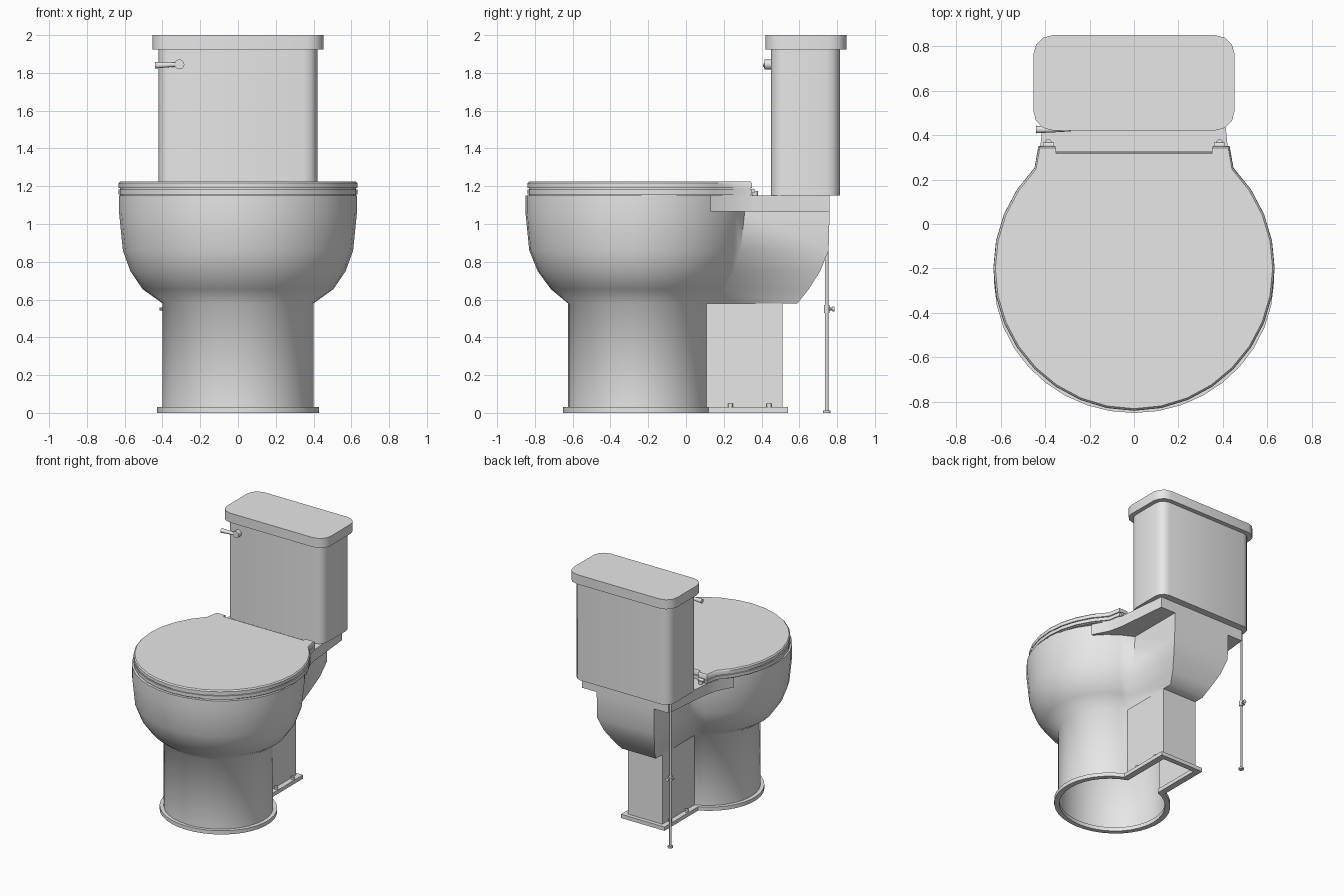
import bpy, bmesh, math
from mathutils import Vector

if "Cube" in bpy.data.objects:
    bpy.data.objects.remove(bpy.data.objects["Cube"], do_unlink=True)

COLOUR = (0.8, 0.8, 0.8, 1)
porcelain = bpy.data.materials.new("white_porcelain")
porcelain.use_nodes = True
porcelain.diffuse_color = COLOUR
porcelain.node_tree.nodes["Principled BSDF"].inputs["Base Color"].default_value = COLOUR


def finish(name, bm, angle=40):
    bmesh.ops.remove_doubles(bm, verts=bm.verts, dist=1e-5)
    bmesh.ops.recalc_face_normals(bm, faces=bm.faces)
    mesh = bpy.data.meshes.new(name)
    bm.to_mesh(mesh)
    bm.free()
    mesh.materials.append(porcelain)
    mesh.shade_smooth()
    mesh.set_sharp_from_angle(angle=math.radians(angle))
    ob = bpy.data.objects.new(name, mesh)
    bpy.context.collection.objects.link(ob)
    return ob


def loft(name, rings, bottom=True, top=True, closed=False, angle=40):
    """Skin a stack of equal-length rings of 3D points."""
    bm = bmesh.new()
    rows = [[bm.verts.new(p) for p in ring] for ring in rings]
    pairs = list(zip(rows, rows[1:]))
    if closed:
        pairs.append((rows[-1], rows[0]))
    for a, b in pairs:
        for i in range(len(a)):
            j = (i + 1) % len(a)
            bm.faces.new((a[i], a[j], b[j], b[i]))
    if bottom:
        bm.faces.new(rows[0])
    if top:
        bm.faces.new(rows[-1])
    return finish(name, bm, angle)


def prism(name, outline, levels):
    """Extrude an outline through (z, inset scale) levels."""
    cy = -0.2
    return loft(name, [[(x * s, cy + (y - cy) * s, z) for x, y in outline] for z, s in levels])


def rod(name, start, end, r1, r2=None, sides=16):
    a, b = Vector(start), Vector(end)
    bm = bmesh.new()
    bmesh.ops.create_cone(bm, cap_ends=True, segments=sides, radius1=r1,
                          radius2=r1 if r2 is None else r2, depth=(b - a).length)
    rot = (b - a).to_track_quat('Z', 'Y')
    for v in bm.verts:
        v.co = rot @ v.co + (a + b) / 2
    return finish(name, bm)


def mirrored(half):
    """Complete a half outline, given on the +x side, with its mirror image."""
    return half + [(-x, y) for x, y in reversed(half)]


def keyhole(z, rx, ry, hw, back):
    """Oval with a straight-sided tail running to the back."""
    t0, n = math.asin(hw / rx), 32
    ring = [(hw, back, z)]
    for i in range(n + 1):
        t = t0 + (2 * math.pi - 2 * t0) * i / n
        ring.append((rx * math.sin(t), -0.245 + ry * math.cos(t), z))
    return ring + [(-hw, back, z)]


# Bowl, pedestal and trap housing, open underneath
body_rows = [
    (0.02, 0.40, 0.38, 0.15, 0.51), (0.58, 0.40, 0.38, 0.15, 0.51),
    (0.58, 0.40, 0.38, 0.15, 0.59), (0.655, 0.505, 0.47, 0.18, 0.65),
    (0.75, 0.57, 0.54, 0.22, 0.71), (0.86, 0.61, 0.585, 0.25, 0.755),
    (1.06, 0.63, 0.605, 0.25, 0.76), (1.15, 0.63, 0.605, 0.25, 0.76)]
loft("bowl_and_pedestal", [keyhole(*r) for r in body_rows], bottom=False, angle=60)

# Foot flange
inner, outer = (0.39, 0.37, 0.14, 0.50), (0.43, 0.405, 0.19, 0.54)
loft("foot_flange", [keyhole(0, *inner), keyhole(0, *outer),
                     keyhole(0.03, *outer), keyhole(0.03, *inner)],
     bottom=False, top=False, closed=True)

# Shelf carrying the tank
shelf = mirrored([(0.51, 0.13), (0.445, 0.25), (0.42, 0.36), (0.38, 0.76)])
prism("tank_shelf", shelf, [(1.065, 1), (1.15, 1)])

# Seat and lid: round front, notched straight back
start = math.radians(45)
arc = [start + (math.pi - start) * i / 12 for i in range(13)]
front = [(0.633 * math.sin(t), -0.2 + 0.64 * math.cos(t)) for t in arc[:-1]]
cover = mirrored([(0.355, 0.325), (0.355, 0.35), (0.43, 0.35)] + front)
cover.insert(len(cover) // 2, (0, -0.84))
prism("seat", cover, [(1.15, 0.985), (1.157, 0.985), (1.157, 1), (1.183, 1), (1.183, 0.985)])
prism("lid", cover, [(1.18, 0.985), (1.19, 0.985), (1.19, 0.998), (1.216, 0.998), (1.225, 0.985)])

# Hinges and floor bolts
for side, label in ((1, "left"), (-1, "right")):
    x = 0.385 * side
    rod(label + "_hinge_post", (x, 0.365, 1.14), (x, 0.365, 1.175), 0.016, sides=12)
    rod(label + "_hinge_pin", (x - 0.025, 0.355, 1.175), (x + 0.025, 0.355, 1.175), 0.012, sides=12)
    for y in (0.235, 0.44):
        rod(label + "_floor_bolt", (0.17 * side, y, 0.025), (0.17 * side, y, 0.05), 0.013, sides=12)


def rounded_box(name, hx, y0, y1, r, levels):
    """Upright box with rounded vertical edges, through (z, inset) levels."""
    rings = []
    for z, inset in levels:
        ring = []
        corners = ((1, y1, 0), (-1, y1, 90), (-1, y0, 180), (1, y0, 270))
        for sx, y, a0 in corners:
            cx, cy = sx * (hx - r), y + (r if y == y0 else -r)
            for k in range(4):
                a = math.radians(a0 + 30 * k)
                ring.append((cx + (r - inset) * math.cos(a), cy + (r - inset) * math.sin(a), z))
        rings.append(ring)
    return loft(name, rings)


# Water tank and its cover
rounded_box("tank", 0.42, 0.45, 0.815, 0.07, [(1.15, 0), (1.94, 0)])
rounded_box("tank_cover", 0.453, 0.42, 0.85, 0.09, [(1.925, 0), (2.0, 0)])

# Flush handle
rod("flush_boss", (-0.31, 0.455, 1.845), (-0.31, 0.415, 1.845), 0.026)
rod("flush_lever", (-0.31, 0.425, 1.845), (-0.44, 0.425, 1.84), 0.01, 0.017)

# Water supply pipe with its shut-off valve
px, py = -0.385, 0.745
rod("supply_pipe", (px, py, 0), (px, py, 1.16), 0.009, sides=12)
rod("pipe_foot", (px, py, 0), (px, py, 0.012), 0.02)
rod("valve_body", (px, py, 0.53), (px, py, 0.57), 0.014, sides=12)
rod("valve_stem", (px, py, 0.55), (px, py + 0.04, 0.55), 0.007, sides=8)
rod("valve_knob", (px, py + 0.03, 0.55), (px, py + 0.042, 0.55), 0.014, sides=12)
rod("valve_outlet", (px, py, 0.55), (px - 0.03, py, 0.55), 0.007, sides=8)
